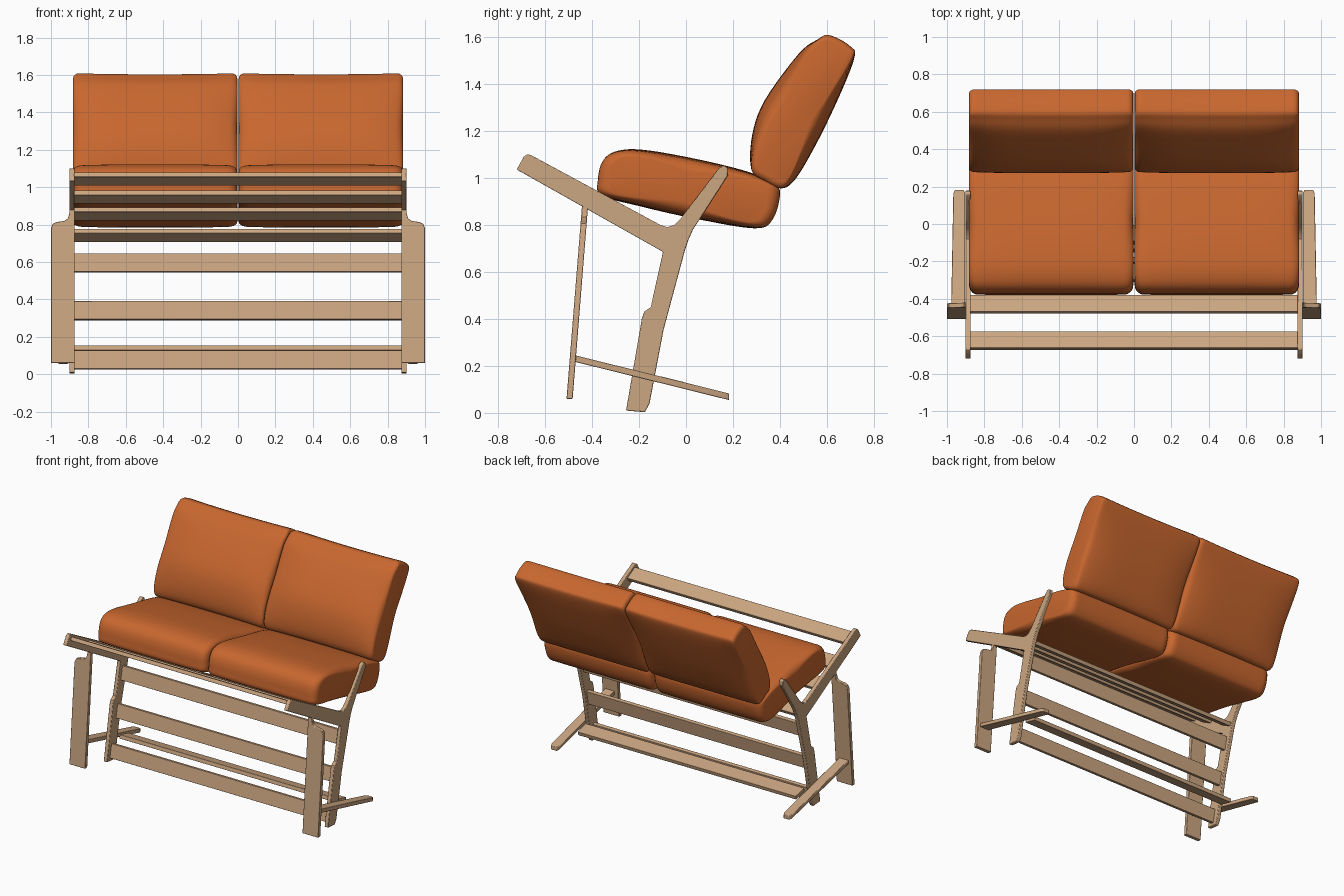
import bpy, bmesh, math
from mathutils import Vector

if "Cube" in bpy.data.objects:
    bpy.data.objects.remove(bpy.data.objects["Cube"], do_unlink=True)


def material(name, rgb):
    mat = bpy.data.materials.new(name)
    mat.use_nodes = True
    mat.diffuse_color = (*rgb, 1)
    mat.node_tree.nodes["Principled BSDF"].inputs["Base Color"].default_value = (*rgb, 1)
    return mat


wood = material("pale wood", (0.6, 0.38, 0.22))
leather = material("orange leather", (0.58, 0.135, 0.028))


def loft(name, rings, mat, bevel=0.0, angle=35):
    """Skin a list of equal closed rings and cap both ends."""
    bm = bmesh.new()
    loops = [[bm.verts.new(p) for p in ring] for ring in rings]
    count = len(loops[0])
    for low, high in zip(loops, loops[1:]):
        for i in range(count):
            j = (i + 1) % count
            bm.faces.new((low[i], low[j], high[j], high[i]))
    bm.faces.new(loops[0])
    bm.faces.new(loops[-1])
    bmesh.ops.recalc_face_normals(bm, faces=bm.faces)
    mesh = bpy.data.meshes.new(name)
    bm.to_mesh(mesh)
    bm.free()
    mesh.materials.append(mat)
    obj = bpy.data.objects.new(name, mesh)
    bpy.context.collection.objects.link(obj)
    if bevel:
        mod = obj.modifiers.new("soft edges", "BEVEL")
        mod.width, mod.segments, mod.limit_method = bevel, 2, "ANGLE"
        mod.angle_limit = math.radians(50)
    bpy.ops.object.select_all(action="DESELECT")
    obj.select_set(True)
    bpy.context.view_layer.objects.active = obj
    bpy.ops.object.shade_smooth_by_angle(angle=math.radians(angle))
    return obj


def smooth_loop(points, steps):
    """Closed Catmull-Rom curve through 2D points."""
    pts = [Vector(p) for p in points]
    n, out = len(pts), []
    for i in range(n):
        a, b, c, d = (pts[(i + k) % n] for k in (-1, 0, 1, 2))
        for s in range(steps):
            t = s / steps
            out.append(b + (c - a) * t / 2 + (a * 2 - b * 5 + c * 4 - d) * t**2 / 2
                       + (b * 3 - a - c * 3 + d) * t**3 / 2)
    return out


def rail(name, y, z, degrees, width=0.1, thick=0.027):
    """Cross rail between the side frames, tilted in the side plane."""
    t = math.radians(degrees)
    along = Vector((math.cos(t), math.sin(t))) * width / 2
    across = Vector((-math.sin(t), math.cos(t))) * thick / 2
    c = Vector((y, z))
    quad = [c - along - across, c + along - across, c + along + across, c - along + across]
    loft(name, [[(x, *p) for p in quad] for x in (-0.876, 0.876)], wood, 0.002)


def cushion(name, profile, side, axis, pinch, dip, radius):
    """Puffy cushion: side profile swept across x, pinched and rounded at both ends."""
    loop = smooth_loop(profile, 5)
    centre = sum(loop, Vector((0, 0))) / len(loop)
    axis = Vector(axis).normalized()
    normal = Vector((-axis.y, axis.x))
    half = max(abs((p - centre).dot(axis)) for p in loop)
    rings, count = [], 32
    x_mid, x_half = 0.443, 0.439
    for k in range(count + 1):
        t = -math.cos(math.pi * k / count)
        edge = max(0, (abs(t) - 1 + radius / x_half) * x_half / radius)
        inset = radius * (1 - math.sqrt(max(0, 1 - edge**2)))
        ring = []
        for p in loop:
            d = p - centre
            u, v = d.dot(axis), d.dot(normal)
            v *= 1 - pinch * t**4 * (1 - (u / half)**2)
            u *= 1 - dip * (1 - t * t)
            q = axis * u + normal * v
            q -= q.normalized() * inset
            ring.append((side * (x_mid + x_half * t), *(centre + q)))
        rings.append(ring)
    loft(name, rings, leather, angle=60)


# Y-shaped side frame: arm, back prong and leg in one sheet (y, z)
frame = [(-.72, 1.035), (-.69, 1.09), (-.675, 1.1), (-.66, 1.097), (-.11, .8), (-.08, .79),
         (-.05, .8), (-.02, .83), (.14, 1.04), (.16, 1.053), (.176, 1.045), (.178, 1.01),
         (.03, .78), (.01, .735), (-.005, .69), (-.095, .355), (-.155, .04), (-.175, .003),
         (-.255, .01), (-.188, .4), (-.178, .43), (-.15, .45), (-.098, .685)]

# Front post outline with a narrow neck at the top (x, z)
post = [(.873, .06), (1, .06), (1, .78), (.99, .805), (.97, .814), (.93, .82),
        (.91, .833), (.902, .86), (.902, .88), (.873, .88)]

# Floor runner outline (x, y)
runner = [(.903, -.475), (.978, -.475), (.966, .165), (.956, .183), (.913, .183), (.903, .165)]

# Cushion side profiles (y, z)
seat = [(-.375, .99), (-.355, 1.07), (-.3, 1.112), (-.19, 1.12), (.02, 1.085), (.24, 1.033),
        (.36, .985), (.4, .94), (.37, .825), (.29, .785), (.02, .83), (-.2, .88), (-.36, .925)]
back = [(.4, .953), (.335, .985), (.275, 1.035), (.28, 1.18), (.335, 1.33), (.48, 1.53),
        (.56, 1.592), (.61, 1.608), (.7, 1.56), (.715, 1.5), (.61, 1.255), (.505, 1.055),
        (.445, .97)]

for side, label in ((1, "left"), (-1, "right")):
    loft(label + "_side_frame", [[(side * x, y, z) for y, z in frame] for x in (.873, .902)],
         wood, 0.004)
    loft(label + "_front_post", [[(side * x, -.5 + .08 * z + d, z) for x, z in post]
                                 for d in (-.013, .013)], wood, 0.003)
    loft(label + "_floor_runner", [[(side * x, y, .114 - .248 * y + d) for x, y in runner]
                                   for d in (-.014, .014)], wood, 0.003)
    cushion(label + "_seat_cushion", seat, side, (.97, -.22), .12, 0, .05)
    cushion(label + "_back_cushion", back, side, (.48, .876), .3, .02, .03)

# Seat slats lying in the slope of the arms
for i, (y, z) in enumerate(((-.624, 1.044), (-.43, .947), (-.26, .857), (-.055, .743))):
    rail(f"seat_slat_{i + 1}", y, z, -28.3)

# Upright rails between the legs, and the flat floor stretcher
for name, y, z in (("upper_rail", -.075, .595), ("middle_rail", -.13, .34),
                   ("lower_rail", -.2, .076)):
    rail(name, y, z, 79)
rail("floor_stretcher", -.06, .13, -13.9)
